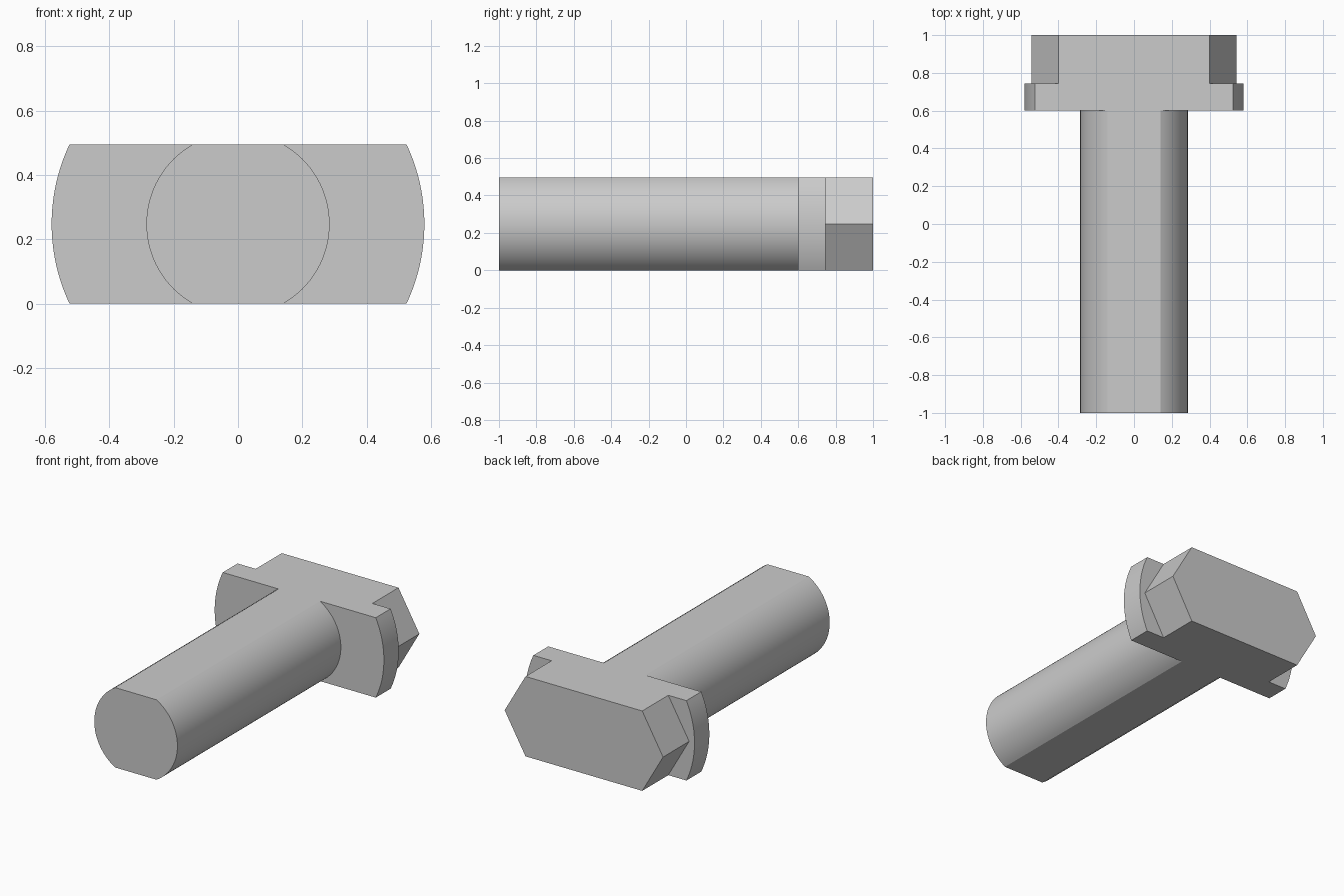
import bpy
import bmesh
from math import sin, cos, asin, pi, radians, tan

cube = bpy.data.objects.get("Cube")
if cube:
    bpy.data.objects.remove(cube, do_unlink=True)

HALF = 0.2475  # half the thickness between the two flats

steel = bpy.data.materials.new("light_grey_steel")
steel.use_nodes = True
GREY = (0.6, 0.6, 0.6, 1)
steel.diffuse_color = GREY
steel.node_tree.nodes["Principled BSDF"].inputs["Base Color"].default_value = GREY


def flatted_circle(radius, steps):
    """Circle outline cut by a flat at the top and at the bottom."""
    limit = asin(HALF / radius)
    arc = [-limit + 2 * limit * i / steps for i in range(steps + 1)]
    return [(radius * cos(a + turn), radius * sin(a + turn))
            for turn in (0, pi) for a in arc]


def prism(name, outline, front, back):
    """Extrude an x-z outline along y."""
    bm = bmesh.new()
    face = bm.faces.new([bm.verts.new((x, front, z + HALF)) for x, z in outline])
    new = bmesh.ops.extrude_face_region(bm, geom=[face])["geom"]
    verts = [v for v in new if isinstance(v, bmesh.types.BMVert)]
    bmesh.ops.translate(bm, verts=verts, vec=(0, back - front, 0))
    bmesh.ops.recalc_face_normals(bm, faces=bm.faces)
    mesh = bpy.data.meshes.new(name)
    bm.to_mesh(mesh)
    bm.free()
    mesh.materials.append(steel)
    obj = bpy.data.objects.new(name, mesh)
    bpy.context.collection.objects.link(obj)
    bpy.ops.object.select_all(action="DESELECT")
    obj.select_set(True)
    bpy.context.view_layer.objects.active = obj
    bpy.ops.object.shade_smooth_by_angle(angle=radians(20))
    return obj


# Round shank with two flats
prism("shank", flatted_circle(0.285, 32), -1, 0.6)

# Wide collar with curved ends
prism("collar", flatted_circle(0.58, 20), 0.6, 0.745)

# Stretched six-sided head with pointed ends
tip = 0.543
corner = tip - HALF / tan(radians(60))
prism("hex_head", [(tip, 0), (corner, HALF), (-corner, HALF),
                   (-tip, 0), (-corner, -HALF), (corner, -HALF)], 0.745, 1)
